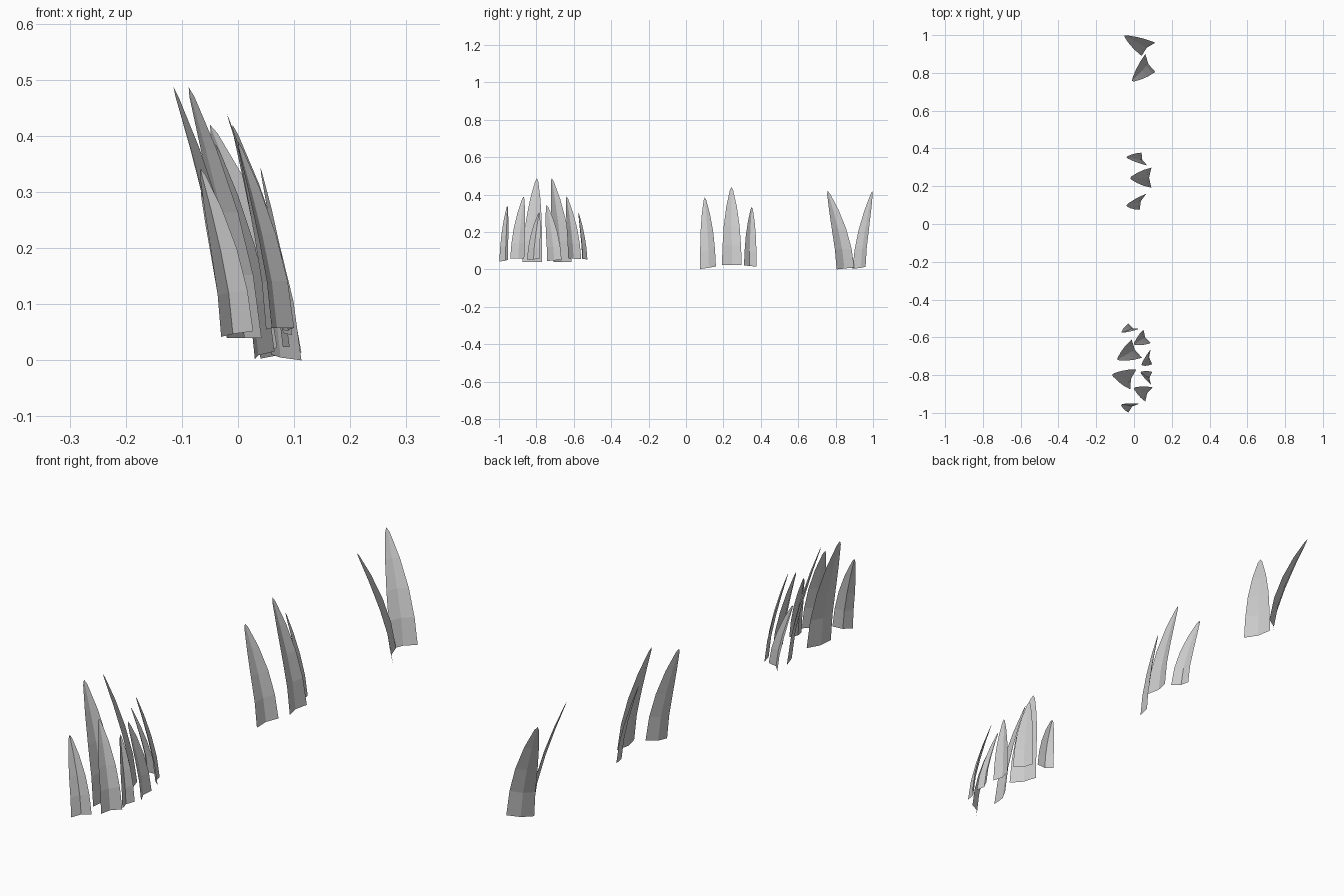
import bpy
from mathutils import Vector

# share of height, share of base width along each blade
PROFILE = [(0, 1.0), (0.25, 0.93), (0.5, 0.80), (0.75, 0.53), (0.96, 0.17)]


def blade(name, left, right, tip, fold=0.012):
    """Curved, centre-creased blade from two base corners to a tip."""
    a, b, t = Vector(left), Vector(right), Vector(tip)
    mid, half = (a + b) / 2, (b - a) / 2
    lean = Vector((t.x - mid.x, t.y - mid.y, 0))
    inward = Vector((-half.y, half.x, 0)).normalized()
    if inward.dot(lean) < 0:
        inward = -inward
    verts, faces = [], []
    for h, w in PROFILE:
        c = mid + lean * h ** 1.5
        c.z = mid.z + (t.z - mid.z) * h
        verts += [c - half * w, c + inward * fold * w, c + half * w]
    verts.append(t)
    for i in range(len(PROFILE) - 1):
        k = i * 3
        faces += [(k, k + 1, k + 4, k + 3), (k + 1, k + 2, k + 5, k + 4)]
    k = (len(PROFILE) - 1) * 3
    faces += [(k, k + 1, k + 3), (k + 1, k + 2, k + 3)]
    mesh = bpy.data.meshes.new(name)
    mesh.from_pydata(verts, [], faces)
    bpy.context.collection.objects.link(bpy.data.objects.new(name, mesh))


# each blade: base corner, base corner, tip
CLUMPS = {
    "pair_blade": [
        ((0.04, 0.89, 0.003), (0.113, 0.96, 0.014), (-0.05, 0.997, 0.42)),
        ((0.113, 0.805, 0.0), (0.06, 0.90, 0.01), (-0.01, 0.757, 0.42)),
    ],
    "trio_blade": [
        ((0.07, 0.31, 0.022), (0.04, 0.378, 0.015), (-0.04, 0.352, 0.335)),
        ((0.092, 0.192, 0.024), (0.092, 0.298, 0.024), (-0.02, 0.243, 0.44)),
        ((0.03, 0.075, 0.002), (0.065, 0.16, 0.016), (-0.04, 0.10, 0.385)),
    ],
    "dense_blade": [
        ((0.027, -0.555, 0.06), (-0.03, -0.527, 0.053), (-0.065, -0.575, 0.305)),
        ((0.09, -0.63, 0.06), (0.05, -0.56, 0.055), (0.0, -0.638, 0.39)),
        ((0.042, -0.708, 0.04), (-0.012, -0.612, 0.04), (-0.088, -0.718, 0.487)),
        ((0.096, -0.742, 0.045), (0.088, -0.665, 0.052), (0.04, -0.745, 0.344)),
        ((-0.02, -0.875, 0.04), (0.012, -0.77, 0.04), (-0.115, -0.797, 0.487)),
        ((0.09, -0.85, 0.052), (0.097, -0.783, 0.056), (0.035, -0.785, 0.305)),
        ((0.06, -0.94, 0.058), (0.1, -0.865, 0.058), (0.0, -0.868, 0.39)),
        ((-0.03, -0.998, 0.042), (0.027, -0.952, 0.052), (-0.067, -0.955, 0.342)),
    ],
}

for name, blades in CLUMPS.items():
    for i, (left, right, tip) in enumerate(blades, 1):
        blade(f"{name}_{i}", left, right, tip)
